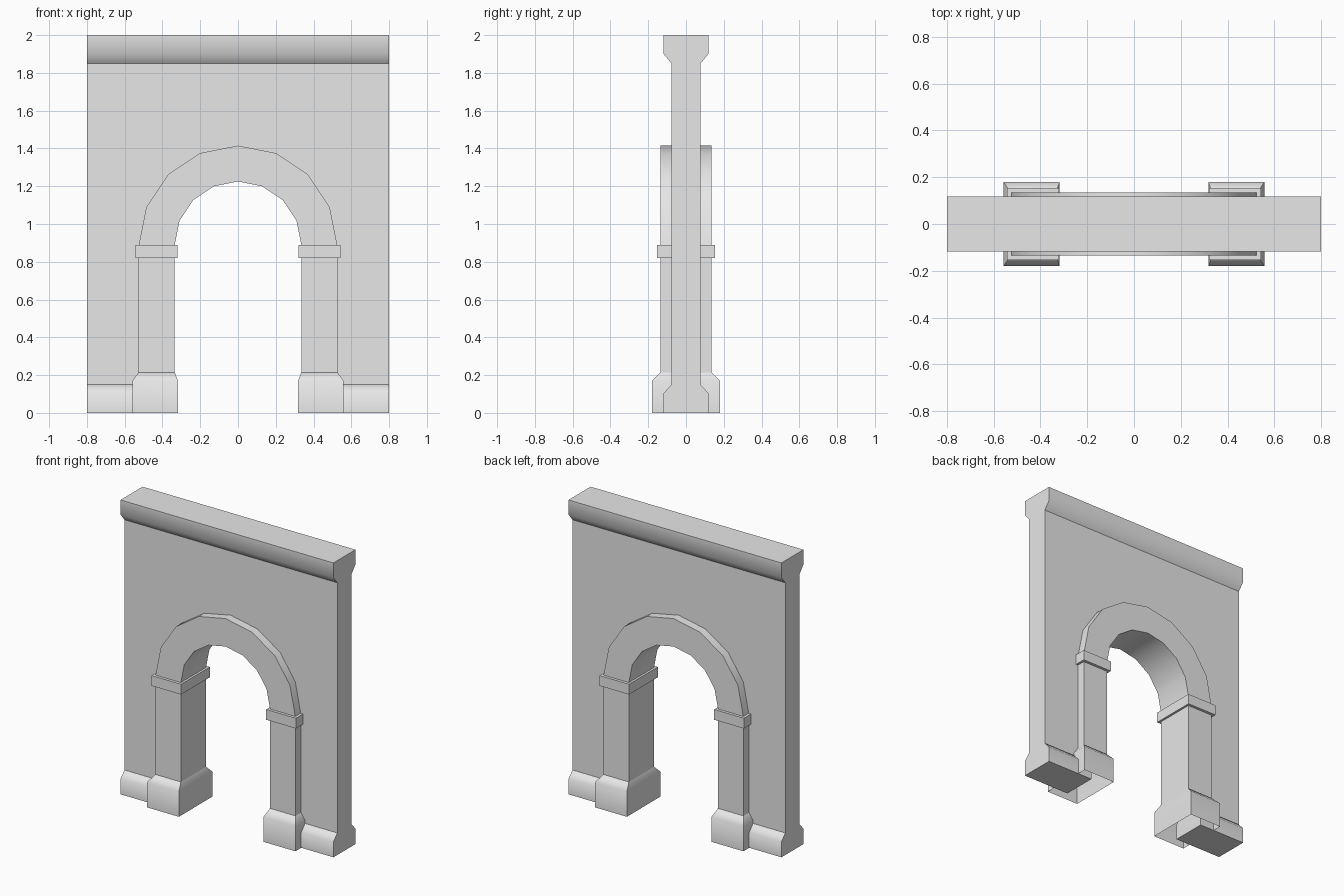
import bpy
import bmesh
from math import pi, cos, sin, radians

cube = bpy.data.objects.get("Cube")
if cube:
    bpy.data.objects.remove(cube, do_unlink=True)

stone = bpy.data.materials.new("grey stone")
stone.use_nodes = True
stone.diffuse_color = (0.8, 0.8, 0.8, 1)
stone.node_tree.nodes["Principled BSDF"].inputs["Base Color"].default_value = (0.8, 0.8, 0.8, 1)

SPRING = 0.89   # height where the arch starts
SEGMENTS = 8


def finish(bm, name):
    """Turn a bmesh into a stone object with sharp corners kept."""
    bmesh.ops.recalc_face_normals(bm, faces=bm.faces)
    mesh = bpy.data.meshes.new(name)
    bm.to_mesh(mesh)
    bm.free()
    mesh.materials.append(stone)
    obj = bpy.data.objects.new(name, mesh)
    bpy.context.collection.objects.link(obj)
    bpy.ops.object.select_all(action='DESELECT')
    obj.select_set(True)
    bpy.context.view_layer.objects.active = obj
    bpy.ops.object.shade_smooth_by_angle(angle=radians(50))
    return obj


def prism(name, outline, start, end, axis):
    """Extrude a flat outline along x or y."""
    bm = bmesh.new()
    if axis == 'X':
        verts = [bm.verts.new((start, a, z)) for a, z in outline]
        move = (end - start, 0, 0)
    else:
        verts = [bm.verts.new((a, start, z)) for a, z in outline]
        move = (0, end - start, 0)
    face = bm.faces.new(verts)
    out = bmesh.ops.extrude_face_region(bm, geom=[face], use_keep_orig=True)
    bmesh.ops.translate(bm, vec=move, verts=[g for g in out["geom"] if isinstance(g, bmesh.types.BMVert)])
    return finish(bm, name)


def stack(name, rings, side, open_bottom):
    """Join rectangular rings (inner x, outer x, half depth, z) into a block."""
    bm = bmesh.new()
    loops = [[bm.verts.new((side * x, y, z)) for x, y in ((a, -d), (b, -d), (b, d), (a, d))]
             for a, b, d, z in rings]
    for low, high in zip(loops, loops[1:]):
        for i in range(4):
            j = (i + 1) % 4
            bm.faces.new((low[i], low[j], high[j], high[i]))
    bm.faces.new(loops[-1])
    if not open_bottom:
        bm.faces.new(loops[0])
    return finish(bm, name)


def arc(radius):
    """Half circle from right to left above the springing line."""
    angles = [pi * i / SEGMENTS for i in range(SEGMENTS + 1)]
    return [(radius * cos(t), SPRING + radius * sin(t)) for t in angles]


# Wall panel with the opening hidden behind the arch ring
wall_outline = [(-0.8, 0.15), (-0.8, 1.85), (0.8, 1.85), (0.8, 0.15), (0.45, 0.15)]
wall_outline += arc(0.45) + [(-0.45, 0.15)]
prism("wall", wall_outline, -0.077, 0.077, 'Y')

# Cornice along the top
prism("cornice", [(-0.077, 1.85), (-0.118, 1.9), (-0.118, 2), (0.118, 2), (0.118, 1.9), (0.077, 1.85)],
      -0.8, 0.8, 'X')

# Arch ring
prism("arch_ring", arc(0.525) + arc(0.335)[::-1], -0.135, 0.135, 'Y')

for side, label in ((1, "left"), (-1, "right")):
    # Chamfered plinth under the wall
    prism(label + "_plinth",
          [(-0.118, 0), (-0.118, 0.105), (-0.077, 0.15), (0.077, 0.15), (0.118, 0.105), (0.118, 0)],
          side * 0.45, side * 0.8, 'X')
    # Pillar with its hollow foot, shaft and impost
    stack(label + "_pillar_foot",
          [(0.318, 0.558, 0.18, 0), (0.318, 0.558, 0.18, 0.17), (0.335, 0.527, 0.135, 0.215)], side, True)
    stack(label + "_pillar_shaft",
          [(0.335, 0.527, 0.135, 0.215), (0.335, 0.527, 0.135, 0.82)], side, True)
    stack(label + "_impost",
          [(0.32, 0.543, 0.154, 0.82), (0.32, 0.543, 0.154, SPRING)], side, False)
